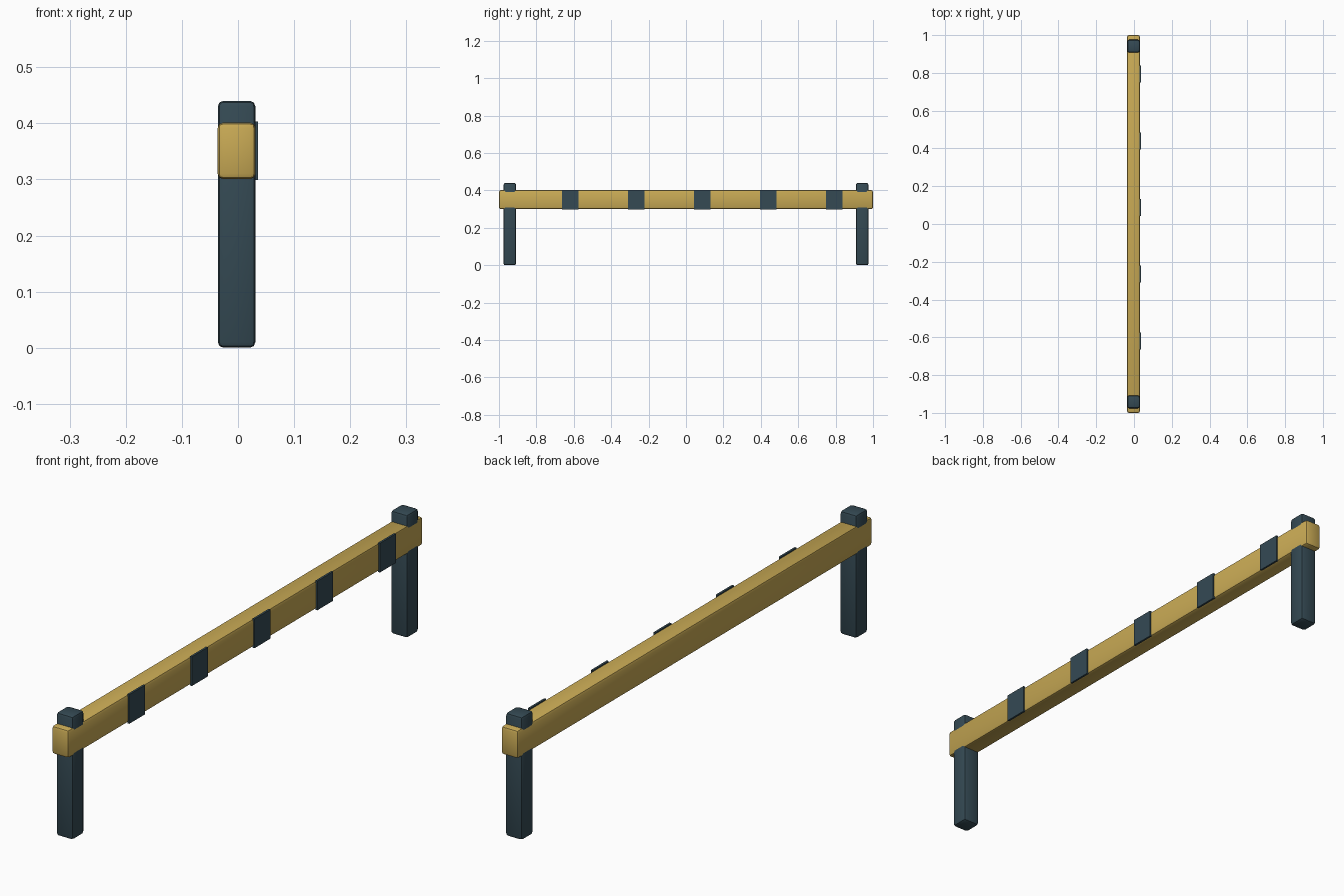
import bpy
import math

cube = bpy.data.objects.get("Cube")
if cube:
    bpy.data.objects.remove(cube, do_unlink=True)


def make_material(name, color):
    mat = bpy.data.materials.new(name)
    mat.use_nodes = True
    mat.diffuse_color = color
    bsdf = next(n for n in mat.node_tree.nodes if n.type == "BSDF_PRINCIPLED")
    bsdf.inputs["Base Color"].default_value = color
    bsdf.inputs["Roughness"].default_value = 0.7
    return mat


yellow = make_material("warm yellow", (0.58, 0.40, 0.09, 1))
slate = make_material("dark slate", (0.035, 0.068, 0.088, 1))


def box(name, center, size, mat, bevel=0):
    """Box with softly rounded edges."""
    bpy.ops.mesh.primitive_cube_add(size=1, location=center)
    obj = bpy.context.object
    obj.name = name
    obj.scale = size
    bpy.ops.object.transform_apply(location=False, rotation=False, scale=True)
    obj.data.materials.append(mat)
    if bevel:
        mod = obj.modifiers.new("rounded edges", "BEVEL")
        mod.width = bevel
        mod.segments = 2
        bpy.ops.object.modifier_apply(modifier=mod.name)
        bpy.ops.object.shade_smooth_by_angle(angle=math.radians(30))
    return obj


X = -0.0025   # shared centre line of beam and posts
WIDTH = 0.067

# Long crossbar
box("crossbar", (X, 0, 0.351), (WIDTH + 0.0006, 2.0, 0.101), yellow, 0.01)

# Upright posts at both ends
for name, side in (("front_post", -1), ("back_post", 1)):
    box(name, (X, side * 0.942, 0.22), (WIDTH, 0.067, 0.44), slate, 0.01)

# Thin stripe plates on the left face
for i in range(5):
    box(f"stripe_{i + 1}", (0.0322, 0.087 + (i - 2) * 0.353, 0.351),
        (0.0076, 0.09, 0.104), slate)
